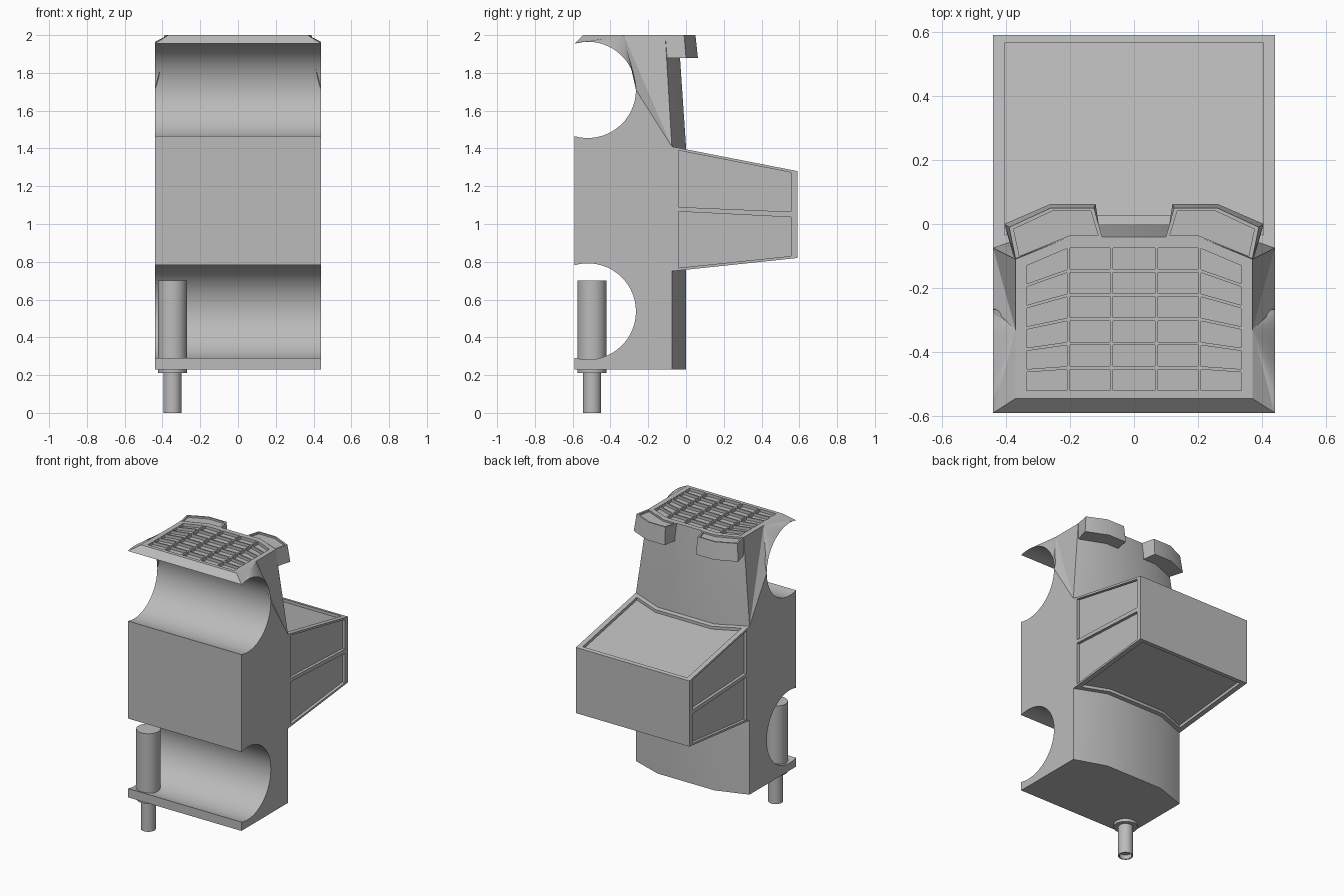
import bpy, bmesh, math
from mathutils import Vector

if "Cube" in bpy.data.objects:
    bpy.data.objects.remove(bpy.data.objects["Cube"], do_unlink=True)

grey = bpy.data.materials.new("plain grey")
grey.use_nodes = True
grey.diffuse_color = (0.5, 0.5, 0.5, 1)
grey.node_tree.nodes["Principled BSDF"].inputs["Base Color"].default_value = (0.5, 0.5, 0.5, 1)


def finish(bm, name):
    bmesh.ops.remove_doubles(bm, verts=bm.verts, dist=1e-5)
    bmesh.ops.recalc_face_normals(bm, faces=bm.faces)
    mesh = bpy.data.meshes.new(name)
    bm.to_mesh(mesh)
    bm.free()
    mesh.materials.append(grey)
    obj = bpy.data.objects.new(name, mesh)
    bpy.context.collection.objects.link(obj)
    smooth(mesh)
    return obj


def smooth(mesh):
    mesh.shade_smooth()
    mesh.set_sharp_from_angle(angle=math.radians(30))


def face(bm, pts):
    return bm.faces.new([bm.verts.new(p) for p in pts])


def prism(bm, low, high):
    """Closed solid between two matching rings of points."""
    a = [bm.verts.new(p) for p in low]
    b = [bm.verts.new(p) for p in high]
    bm.faces.new(a)
    bm.faces.new(b)
    for i in range(len(a)):
        j = (i + 1) % len(a)
        bm.faces.new((a[i], a[j], b[j], b[i]))


def carve(obj, cutter_bm):
    """Cut recesses into a part, then discard the cutter."""
    cutter = finish(cutter_bm, "recess_cutter")
    cutter.hide_render = True
    mod = obj.modifiers.new("recesses", "BOOLEAN")
    mod.operation, mod.solver, mod.object = "DIFFERENCE", "EXACT", cutter
    deps = bpy.context.evaluated_depsgraph_get()
    mesh = bpy.data.meshes.new_from_object(obj.evaluated_get(deps))
    obj.modifiers.clear()
    obj.data = mesh
    bpy.data.objects.remove(cutter, do_unlink=True)
    smooth(mesh)


# Body: side outline with two round bays in the front
FRONT, CORNER, HALF = -0.59, -0.075, 0.44
BAY_Y, BAY_R, STEPS = -0.52, 0.255, 32


def bay(zc):
    limit = math.acos((FRONT - BAY_Y) / BAY_R)
    angles = [-limit + 2 * limit * i / STEPS for i in range(STEPS + 1)]
    return [(BAY_Y + BAY_R * math.cos(a), zc + BAY_R * math.sin(a)) for a in angles]


outline = [(CORNER, 0.23), (FRONT, 0.23)] + bay(0.537) + bay(1.71)
middle = len(outline) - 1 - STEPS // 2
bm = bmesh.new()
for (y0, z0), (y1, z1) in zip(outline[1:], outline[2:]):
    face(bm, [(-HALF, y0, z0), (HALF, y0, z0), (HALF, y1, z1), (-HALF, y1, z1)])

# back rings: corner x, corner y, inner x, inner y, height
rings = [(0.44, CORNER, 0.22, 0, 0.23), (0.44, CORNER, 0.22, 0, 1.41),
         (0.37, -0.11, 0.2, -0.04, 2.0)]


def back_row(r):
    cx, cy, ix, iy, z = r
    return [(-cx, cy, z), (-ix, iy, z), (ix, iy, z), (cx, cy, z)]


for r0, r1 in zip(rings, rings[1:]):
    a, b = back_row(r0), back_row(r1)
    for i in range(3):
        face(bm, [a[i], a[i + 1], b[i + 1], b[i]])
face(bm, back_row(rings[0]) + [(HALF, FRONT, 0.23), (-HALF, FRONT, 0.23)])

# deck, its front bevel and the tapering shoulders
deck_front, shoulder = -0.545, -0.33
edge = outline[-1]
face(bm, back_row(rings[2]) + [(0.37, shoulder, 2), (0.37, deck_front, 2),
                               (-0.37, deck_front, 2), (-0.37, shoulder, 2)])
face(bm, [(-HALF, *edge), (HALF, *edge), (0.37, deck_front, 2), (-0.37, deck_front, 2)])
for s in (-1, 1):
    side = [(s * HALF, y, z) for y, z in outline]
    corner, top = (s * HALF, CORNER, 1.41), (s * 0.37, shoulder, 2)
    face(bm, side[:middle + 1] + [corner])
    face(bm, [corner, (s * 0.37, -0.11, 2), top])
    face(bm, [corner, top, side[middle]])
    for p, q in zip(side[middle:], side[middle + 1:]):
        face(bm, [p, q, top])
    face(bm, [side[-1], (s * 0.37, deck_front, 2), top])
body = finish(bm, "body")

# Deck grid of shallow cells, with the outer columns swept forward
cut = bmesh.new()
columns = [-0.34, -0.205, -0.07, 0.07, 0.205, 0.34]
gap = 0.005


def row_y(i, x):
    y = -0.07 - 0.0758 * i
    return y - 0.057 * (1 - i / 6) * max(0, (abs(x) - 0.205) / 0.135)


for x0, x1 in zip(columns, columns[1:]):
    for i in range(6):
        a, b = x0 + gap, x1 - gap
        ring = [(a, row_y(i, a) - gap), (b, row_y(i, b) - gap),
                (b, row_y(i + 1, b) + gap), (a, row_y(i + 1, a) + gap)]
        prism(cut, [(x, y, 1.98) for x, y in ring], [(x, y, 2.05) for x, y in ring])
carve(body, cut)

# Rear box tapering backwards
BACK = 0.59


def box_z(y, start, end):
    return start + (end - start) * (y - CORNER) / (BACK - CORNER)


def roof(y):
    return box_z(y, 1.41, 1.28)


def floor(y):
    return box_z(y, 0.75, 0.82)


bm = bmesh.new()
plan = [(-HALF, CORNER), (HALF, CORNER), (HALF, BACK), (-HALF, BACK)]
prism(bm, [(x, y, floor(y)) for x, y in plan], [(x, y, roof(y)) for x, y in plan])
box = finish(bm, "rear_box")

# sunken panels on the box roof, underside and both flanks
cut = bmesh.new()
panel = [(-0.405, -0.035), (-0.22, 0.028), (0.22, 0.028), (0.405, -0.035),
         (0.405, 0.565), (-0.405, 0.565)]
for level, d in ((roof, 1), (floor, -1)):
    prism(cut, [(x, y, level(y) - 0.02 * d) for x, y in panel],
          [(x, y, level(y) + 0.05 * d) for x, y in panel])
y0, y1 = -0.04, 0.555
flanks = [[(y0, 1.09), (y1, 1.065), (y1, roof(y1) - 0.014), (y0, roof(y0) - 0.014)],
          [(y0, floor(y0) + 0.014), (y1, floor(y1) + 0.014), (y1, 1.036), (y0, 1.066)]]
for s in (-1, 1):
    for ring in flanks:
        prism(cut, [(s * 0.42, y, z) for y, z in ring], [(s * 0.5, y, z) for y, z in ring])
carve(box, cut)

# Two pods at the top of the back, each with a sunken lid
pod_low = [(0.10, -0.07), (0.12, 0.063), (0.26, 0.063), (0.405, 0.0), (0.375, -0.105), (0.2, -0.07)]
pod_high = [(0.10, -0.04), (0.125, 0.05), (0.26, 0.05), (0.39, -0.01), (0.37, -0.108), (0.2, -0.04)]
lid = [(0.112, -0.036), (0.135, 0.04), (0.256, 0.04), (0.376, -0.016), (0.358, -0.1), (0.202, -0.036)]
for s, name in ((1, "left_pod"), (-1, "right_pod")):
    bm = bmesh.new()
    prism(bm, [(s * x, y, 1.88) for x, y in pod_low], [(s * x, y, 2.0) for x, y in pod_high])
    pod = finish(bm, name)
    cut = bmesh.new()
    prism(cut, [(s * x, y, 1.988) for x, y in lid], [(s * x, y, 2.05) for x, y in lid])
    carve(pod, cut)

# Canister with a hollow-ended rod below the shelf
profile = [(0, 0.7), (0.077, 0.7), (0.077, 0.21), (0.048, 0.21), (0.048, 0),
           (0.04, 0), (0.04, 0.03), (0, 0.03)]
bm = bmesh.new()
centre = Vector((-0.347, -0.497, 0))
verts = [bm.verts.new(centre + Vector((r, 0, z))) for r, z in profile]
edges = [bm.edges.new(pair) for pair in zip(verts, verts[1:])]
bmesh.ops.spin(bm, geom=verts + edges, cent=centre, axis=(0, 0, 1),
               angle=math.tau, steps=32, use_merge=True)
finish(bm, "canister_rod")
